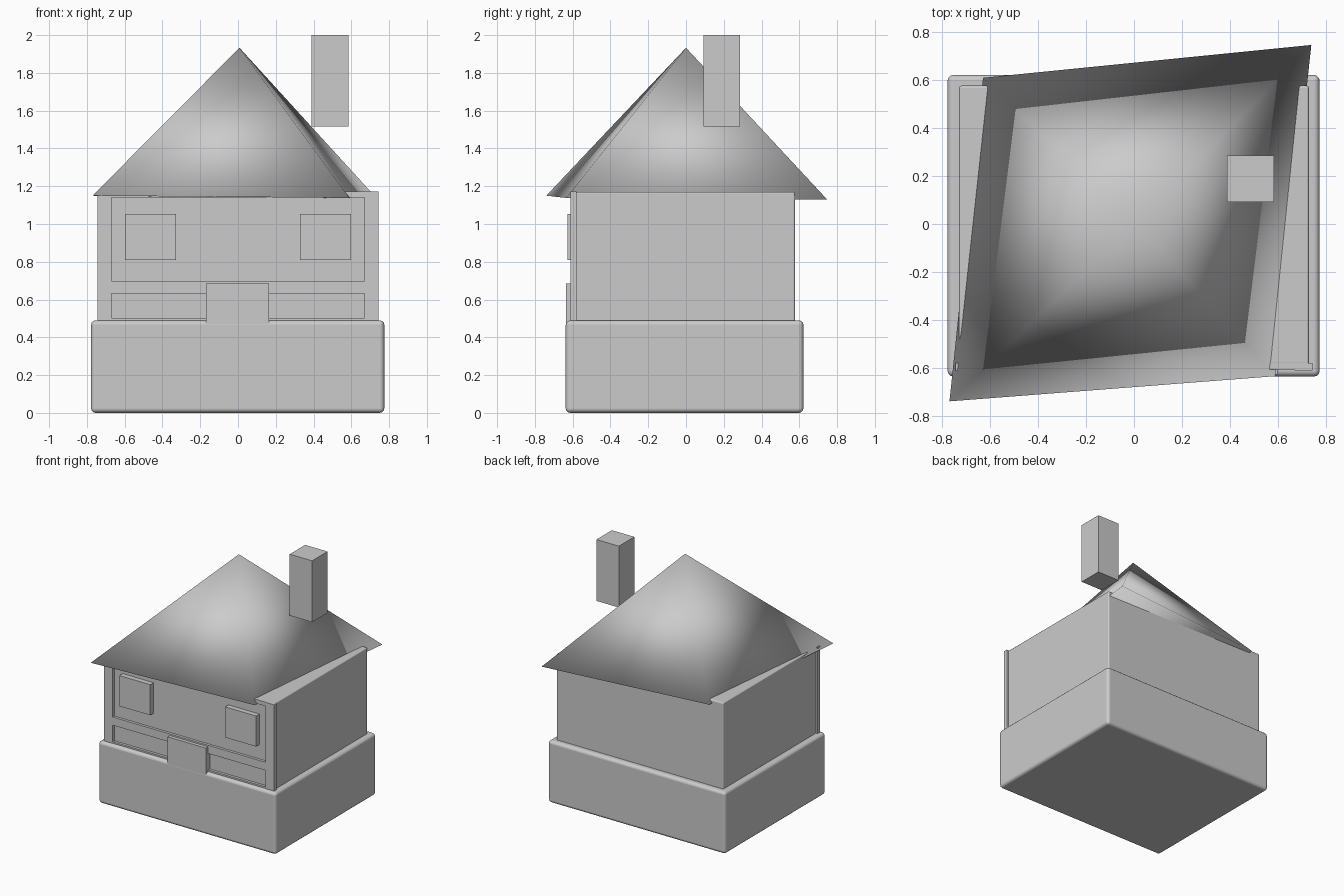
import bpy, bmesh
from mathutils import Vector

if "Cube" in bpy.data.objects:
    bpy.data.objects.remove(bpy.data.objects["Cube"])


def box(name, x, y, z, bevel=0.0):
    """Axis-aligned box from (min, max) ranges, optionally with rounded edges."""
    bm = bmesh.new()
    bmesh.ops.create_cube(bm, size=1)
    for v in bm.verts:
        v.co = Vector([(r[0] + r[1]) / 2 + c * (r[1] - r[0])
                       for c, r in zip(v.co, (x, y, z))])
    me = bpy.data.meshes.new(name)
    bm.to_mesh(me)
    bm.free()
    ob = bpy.data.objects.new(name, me)
    bpy.context.collection.objects.link(ob)
    if bevel:
        mod = ob.modifiers.new("rounded_edges", 'BEVEL')
        mod.width = bevel
        mod.segments = 3
        me.polygons.foreach_set("use_smooth", [True] * len(me.polygons))
        mod.harden_normals = True
    return ob


# Stone base and upper walls
box("base", (-0.778, 0.775), (-0.637, 0.622), (0, 0.49), 0.025)
box("walls", (-0.73, 0.73), (-0.587, 0.577), (0.47, 1.17), 0.01)

# Timber frame on the front wall
frame_y = (-0.611, -0.58)
for side, s in (("left", -1), ("right", 1)):
    box("front_post_" + side, sorted((s * 0.67, s * 0.744)), frame_y, (0.485, 1.172))
    # Windows
    box("window_" + side, sorted((s * 0.328, s * 0.598)), (-0.628, -0.58), (0.81, 1.052))
for name, z in (("sill_beam", (0.485, 0.502)), ("middle_beam", (0.632, 0.697)),
                ("top_beam", (1.14, 1.172))):
    box(name, (-0.67, 0.67), (-0.608, -0.58), z)

# Door
box("door", (-0.17, 0.165), (-0.636, -0.58), (0.47, 0.685))

# Skewed four-sided roof, smooth shaded and closed below
bm = bmesh.new()
eaves = [bm.verts.new(c) for c in ((-0.77, -0.74, 1.15), (0.59, -0.635, 1.138),
                                   (0.74, 0.747, 1.13), (-0.63, 0.61, 1.143))]
apex = bm.verts.new((0.008, 0, 1.933))
bm.faces.new(eaves[::-1])
for i in range(4):
    bm.faces.new((eaves[i], eaves[(i + 1) % 4], apex))
for f in bm.faces:
    f.smooth = True
me = bpy.data.meshes.new("roof")
bm.to_mesh(me)
bm.free()
bpy.context.collection.objects.link(bpy.data.objects.new("roof", me))

# Chimney
box("chimney", (0.388, 0.584), (0.092, 0.285), (1.515, 2.0))
